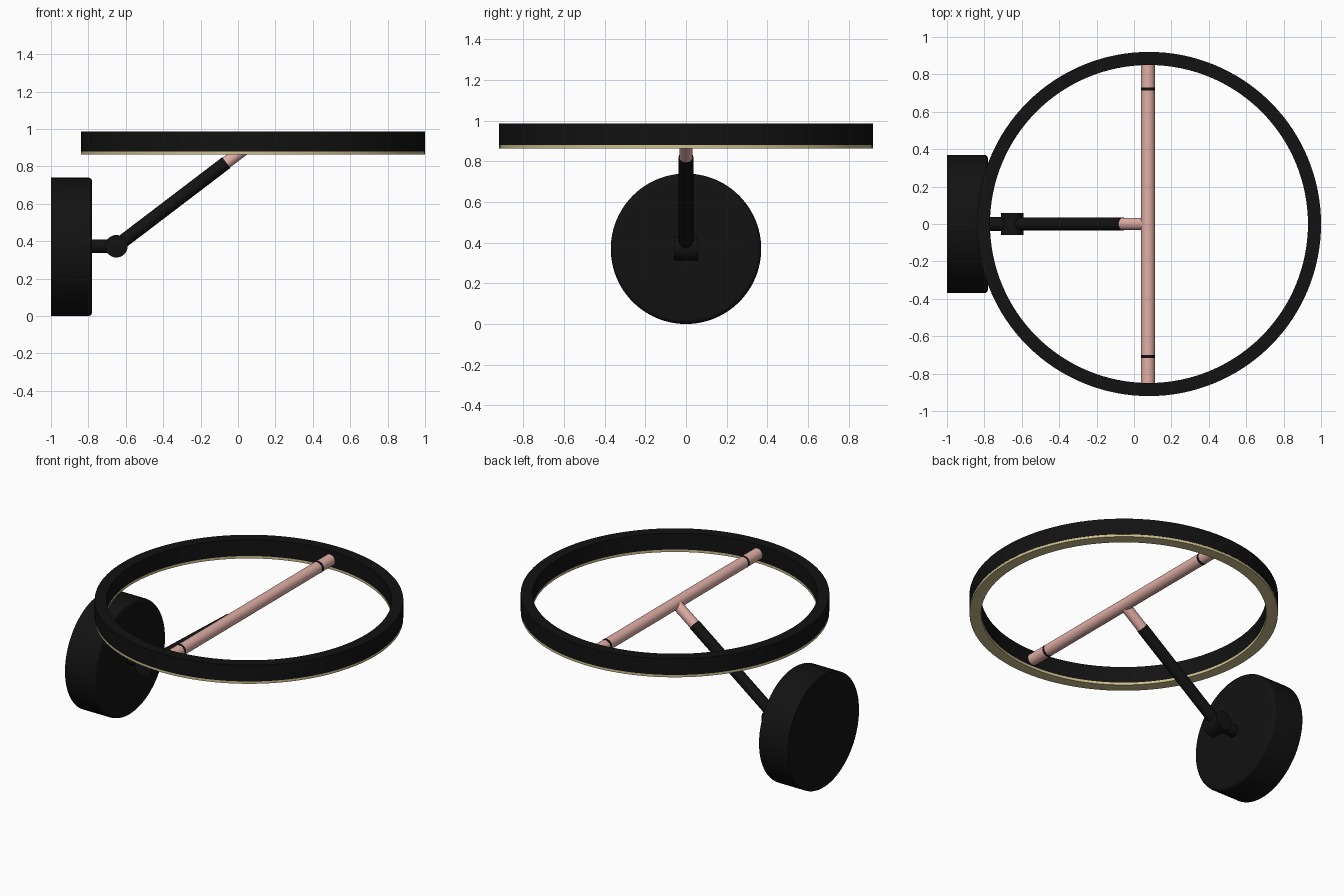
import bpy, math
from mathutils import Vector

if "Cube" in bpy.data.objects:
    bpy.data.objects.remove(bpy.data.objects["Cube"])


def material(name, rgb):
    m = bpy.data.materials.new(name)
    m.diffuse_color = (*rgb, 1)
    m.use_nodes = True
    m.node_tree.nodes["Principled BSDF"].inputs["Base Color"].default_value = m.diffuse_color
    return m


BLACK = material("matte_black", (0.006, 0.006, 0.006))
COPPER = material("rose_copper", (0.75, 0.43, 0.38))
CREAM = material("warm_diffuser", (0.60, 0.52, 0.27))


def lathe(name, profile, mat, start, axis, segs=64, closed=False):
    """Revolve (radius, height) points around axis, starting at start."""
    n, verts, faces = len(profile), [], []
    for i in range(segs):
        a = 2 * math.pi * i / segs
        verts += [(r * math.cos(a), r * math.sin(a), h) for r, h in profile]
    for i in range(segs):
        j = (i + 1) % segs
        for k in range(n if closed else n - 1):
            l = (k + 1) % n
            faces.append((i * n + k, j * n + k, j * n + l, i * n + l))
    if not closed:
        faces.append([i * n for i in reversed(range(segs))])
        faces.append([i * n + n - 1 for i in range(segs)])
    me = bpy.data.meshes.new(name)
    me.from_pydata(verts, [], faces)
    me.materials.append(mat)
    ob = bpy.data.objects.new(name, me)
    bpy.context.collection.objects.link(ob)
    ob.location = start
    ob.rotation_mode = 'QUATERNION'
    ob.rotation_quaternion = Vector(axis).to_track_quat('Z', 'Y')
    bpy.ops.object.select_all(action='DESELECT')
    ob.select_set(True)
    bpy.context.view_layer.objects.active = ob
    bpy.ops.object.shade_smooth_by_angle(angle=math.radians(35))
    return ob


def rod(name, p, q, r, mat, segs=32):
    d = Vector(q) - Vector(p)
    return lathe(name, [(r, 0), (r, d.length)], mat, p, d, segs)


def hoop(name, r_in, r_out, z0, z1, mat):
    return lathe(name, [(r_in, z0), (r_out, z0), (r_out, z1), (r_in, z1)],
                 mat, (CX, 0, 0), (0, 0, 1), 128, True)


CX, BAR_Z = 0.08, 0.925

# Wall canopy with a rounded front edge
R, D, B = 0.37, 0.22, 0.022
edge = [(R - B + B * math.cos(t), D - B + B * math.sin(t))
        for t in (math.pi / 2 * i / 5 for i in range(6))]
lathe("wall_canopy", [(R, 0)] + edge, BLACK, (-1, 0, 0.37), (1, 0, 0), 96)

# Swivel joint
pivot = Vector((-0.65, 0, 0.373))
rod("joint_stub", (-0.79, 0, 0.373), pivot, 0.037, BLACK)
rod("joint_knuckle", pivot + Vector((0, -0.06, 0)), pivot + Vector((0, 0.06, 0)), 0.06, BLACK)

# Sloping arm: black sleeve, copper tip
bar_mid = Vector((CX - 0.005, 0, BAR_Z))
sleeve_end = pivot.lerp(bar_mid, 0.81)
rod("arm_sleeve", pivot, sleeve_end, 0.036, BLACK)
rod("arm_tip", sleeve_end, bar_mid, 0.033, COPPER)

# Crossbar with end sections and dark collars
X = CX - 0.005
rod("crossbar", (X, -0.70, BAR_Z), (X, 0.715, BAR_Z), 0.037, COPPER)
for label, y0, y1, y2 in (("front", -0.70, -0.716, -0.86), ("back", 0.715, 0.731, 0.86)):
    rod(label + "_collar", (X, y0, BAR_Z), (X, y1, BAR_Z), 0.038, BLACK)
    rod(label + "_bar_end", (X, y1, BAR_Z), (X, y2, BAR_Z), 0.037, COPPER)

# Light ring and diffuser beneath it
hoop("ring_housing", 0.85, 0.92, 0.88, 0.987, BLACK)
hoop("ring_diffuser", 0.85, 0.919, 0.864, 0.88, CREAM)
